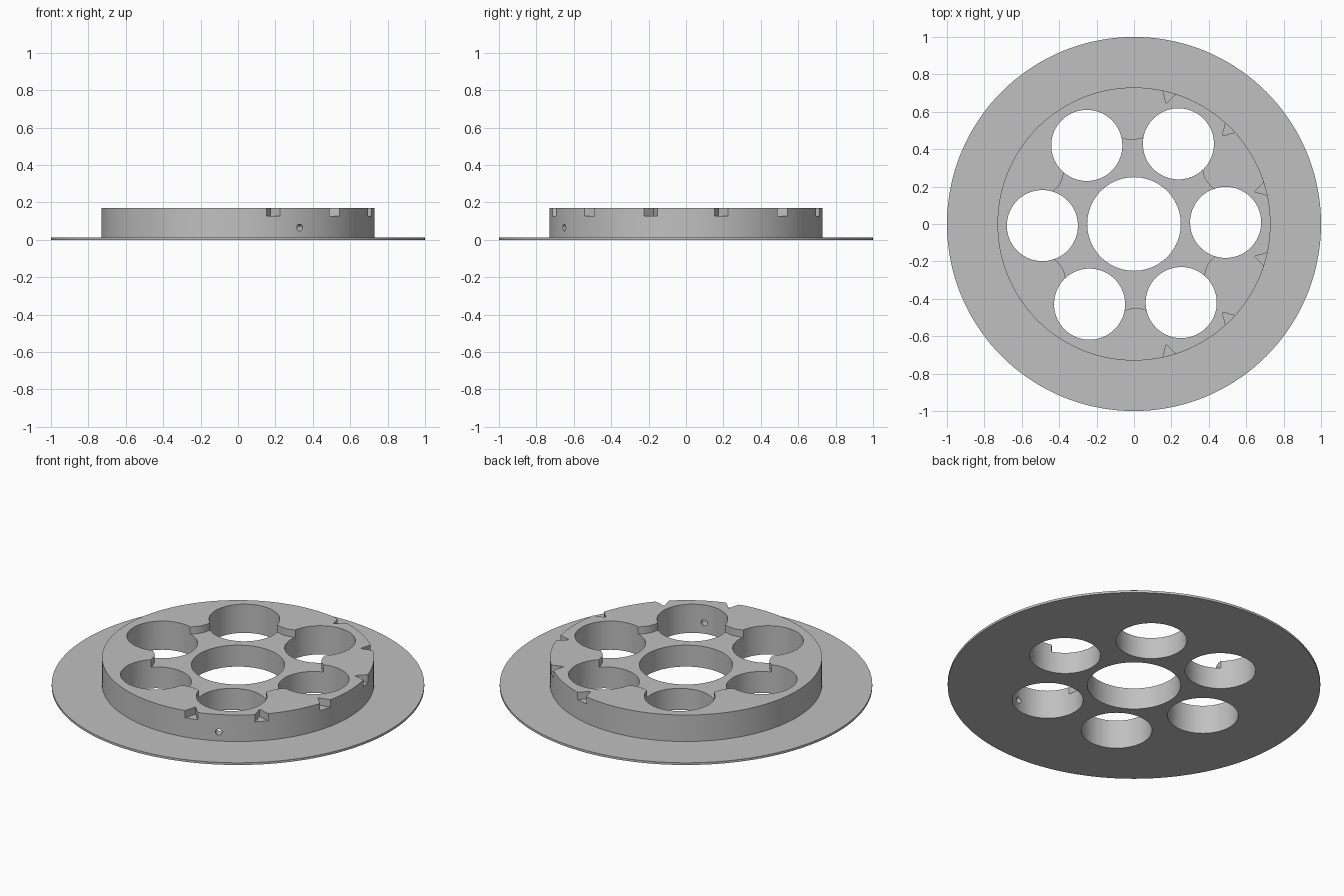
import bpy, bmesh
from math import sin, cos, pi, radians, sqrt
from mathutils import Matrix, Vector

cube = bpy.data.objects.get("Cube")
if cube:
    bpy.data.objects.remove(cube, do_unlink=True)

TURN = radians(1)       # slight twist of the hole pattern
TOP, STEP = 0.17, 0.127  # top face, and floor of recess and notches


def polar(r, a):
    return (r * cos(a), r * sin(a))


def make_object(name, bm):
    bmesh.ops.recalc_face_normals(bm, faces=bm.faces)
    mesh = bpy.data.meshes.new(name)
    bm.to_mesh(mesh)
    bm.free()
    ob = bpy.data.objects.new(name, mesh)
    bpy.context.collection.objects.link(ob)
    return ob


def prism(name, outline, z0, z1, matrix=Matrix()):
    bm = bmesh.new()
    face = bm.faces.new([bm.verts.new((x, y, z0)) for x, y in outline])
    ext = bmesh.ops.extrude_face_region(bm, geom=[face])
    top = [v for v in ext["geom"] if isinstance(v, bmesh.types.BMVert)]
    bmesh.ops.translate(bm, verts=top, vec=(0, 0, z1 - z0))
    bm.transform(matrix)
    return make_object(name, bm)


def circle(r, n, cx=0, cy=0):
    return [(cx + r * cos(2 * pi * i / n), cy + r * sin(2 * pi * i / n)) for i in range(n)]


# Flanged drum with its central bore, revolved from one profile
profile = [(0.25, 0), (1, 0), (1, 0.013), (0.73, 0.013), (0.73, TOP), (0.25, TOP)]
bm = bmesh.new()
verts = [bm.verts.new((r, 0, z)) for r, z in profile]
edges = [bm.edges.new((v, verts[i - 1])) for i, v in enumerate(verts)]
bmesh.ops.spin(bm, geom=verts + edges, axis=(0, 0, 1), cent=(0, 0, 0),
               angle=2 * pi, steps=144, use_merge=True)
bmesh.ops.remove_doubles(bm, verts=bm.verts, dist=1e-4)
body = make_object("flanged_drum", bm)

cutters = []

# Six round through holes
for k in range(6):
    x, y = polar(0.49, k * pi / 3 + TURN)
    cutters.append(prism("round_hole_cutter", circle(0.19, 72, x, y), -0.1, 0.3))


# Central recess, whose rim bulges inward between the holes
def recess_radius(a):
    phi = (a % (pi / 3)) - pi / 6
    inside = 0.14 ** 2 - (0.59 * sin(phi)) ** 2
    return min(0.49, 0.59 * cos(phi) - sqrt(inside)) if inside > 0 else 0.49


angles = [2 * pi * i / 180 for i in range(180)]
outline = [polar(recess_radius(a), a + TURN) for a in angles]
cutters.append(prism("recess_cutter", outline, STEP, 0.3))

# Twelve cusped notches around the rim
side = [(0.668, 0), (0.685, 0.011), (0.705, 0.021), (0.729, 0.037), (0.76, 0.06)]
notch = side + [(x, -y) for x, y in reversed(side[1:])]
for k in range(12):
    cutters.append(prism("notch_cutter", notch, STEP, 0.3,
                         Matrix.Rotation(radians(15 + 30 * k), 4, "Z")))

# Pair of small cross-drilled holes through the outer wall
out = Vector((cos(radians(-60)), sin(radians(-60)), 0))
across = Vector((-out.y, out.x, 0))
for s in (-1, 1):
    place = Matrix.Translation(across * 0.04 * s + Vector((0, 0, 0.065)))
    cutters.append(prism("pin_hole_cutter", circle(0.018, 24), 0.55, 0.8,
                         place @ out.to_track_quat("Z", "Y").to_matrix().to_4x4()))

# Apply every cut, then discard the cutters
for c in cutters:
    c.hide_render = True
    mod = body.modifiers.new("cut", "BOOLEAN")
    mod.operation, mod.solver, mod.object = "DIFFERENCE", "EXACT", c
graph = bpy.context.evaluated_depsgraph_get()
mesh = bpy.data.meshes.new_from_object(body.evaluated_get(graph))
body.modifiers.clear()
body.data = mesh
for c in cutters:
    bpy.data.objects.remove(c, do_unlink=True)

# Plain grey material
grey = bpy.data.materials.new("plain_grey")
grey.use_nodes = True
colour = (0.53, 0.53, 0.53, 1)
grey.diffuse_color = colour
grey.node_tree.nodes["Principled BSDF"].inputs["Base Color"].default_value = colour
body.data.materials.clear()
body.data.materials.append(grey)

# Smooth round walls, crisp edges
bpy.ops.object.select_all(action="DESELECT")
body.select_set(True)
bpy.context.view_layer.objects.active = body
bpy.ops.object.shade_smooth_by_angle(angle=radians(25))
